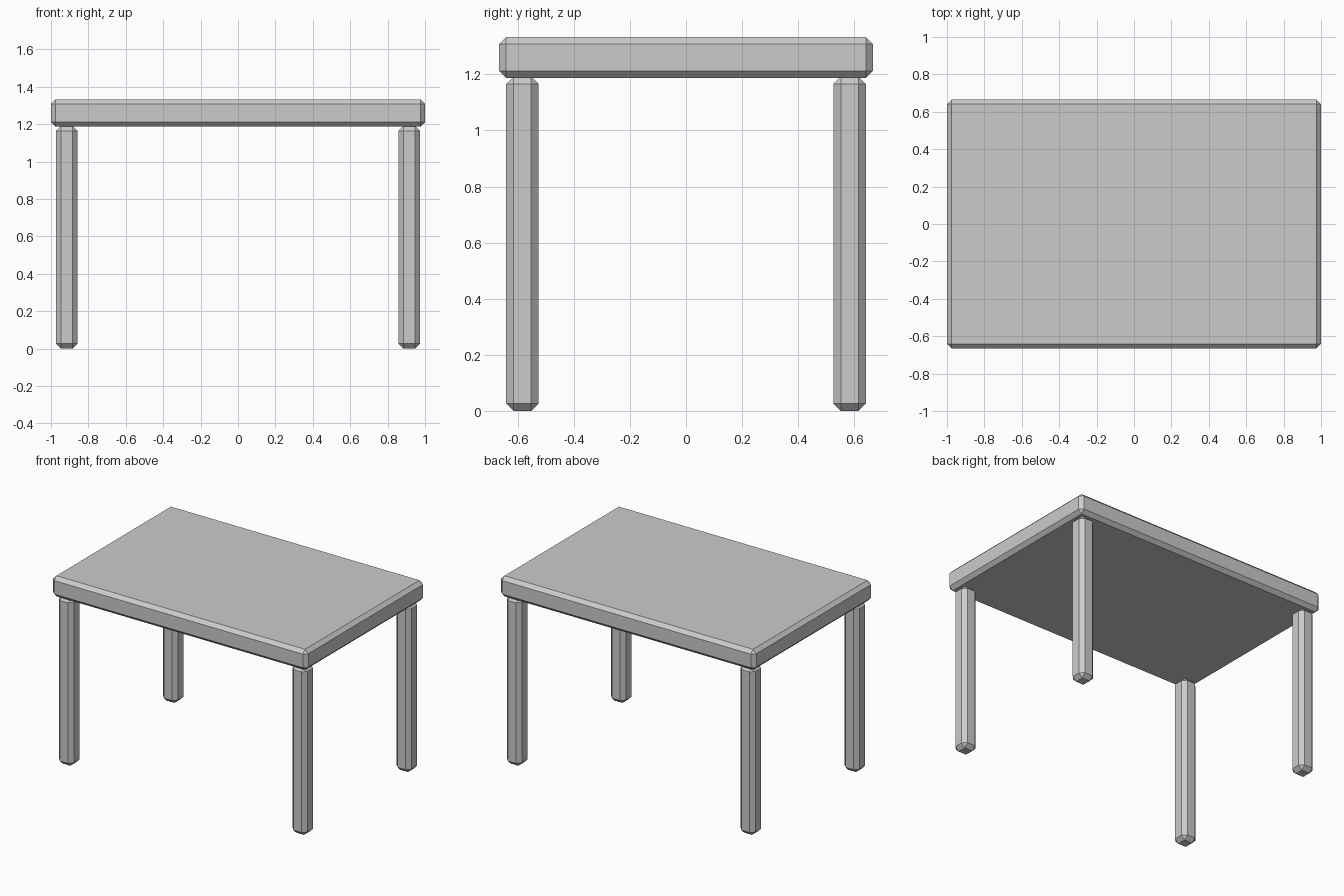
import bpy, bmesh

if "Cube" in bpy.data.objects:
    bpy.data.objects.remove(bpy.data.objects["Cube"])


def chamfered_box(name, lo, hi, chamfer, open_top=False):
    """Box between two corners with every edge cut by a flat chamfer."""
    bm = bmesh.new()
    bmesh.ops.create_cube(bm, size=1)
    for v in bm.verts:
        v.co = [hi[i] if v.co[i] > 0 else lo[i] for i in range(3)]
    edges = bm.edges[:]
    if open_top:
        top = [f for f in bm.faces if f.normal.z > 0.5]
        edges = [e for e in edges if not all(v.co.z == hi[2] for v in e.verts)]
    bmesh.ops.bevel(bm, geom=edges, offset=chamfer, segments=1,
                    affect='EDGES', profile=0.5)
    bmesh.ops.recalc_face_normals(bm, faces=bm.faces[:])
    mesh = bpy.data.meshes.new(name)
    bm.to_mesh(mesh)
    bm.free()
    obj = bpy.data.objects.new(name, mesh)
    bpy.context.collection.objects.link(obj)
    return obj


# Tabletop slab
UNDERSIDE, TOP = 1.187, 1.333
chamfered_box("tabletop", (-1, -0.666, UNDERSIDE), (1, 0.666, TOP), 0.025)

# Four legs, flush with the chamfered rim of the underside
LEG_X, LEG_Y, HALF = 0.916, 0.583, 0.058
for side, sx in (("left", -1), ("right", 1)):
    for end, sy in (("front", -1), ("back", 1)):
        x, y = sx * LEG_X, sy * LEG_Y
        chamfered_box(f"{end}_{side}_leg", (x - HALF, y - HALF, 0),
                      (x + HALF, y + HALF, UNDERSIDE + 0.005), 0.027, open_top=True)
